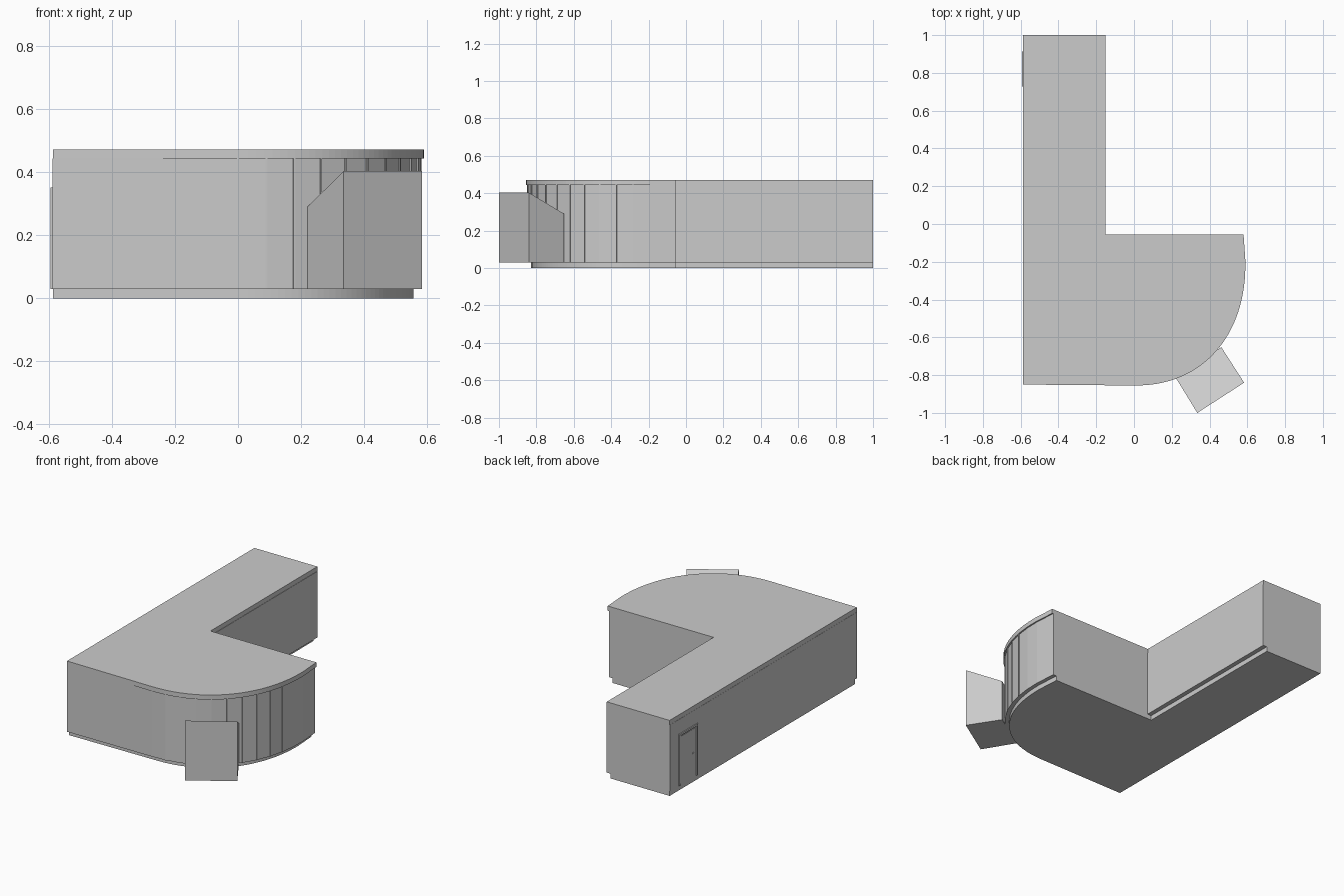
import bpy, bmesh, math
from mathutils import Vector, Matrix

if "Cube" in bpy.data.objects:
    bpy.data.objects.remove(bpy.data.objects["Cube"])


def make(name, rings):
    """Closed solid from a lower and an upper ring of points."""
    bm = bmesh.new()
    lo, hi = [[bm.verts.new(p) for p in ring] for ring in rings]
    n = len(lo)
    bm.faces.new(lo[::-1])
    bm.faces.new(hi)
    for i in range(n):
        bm.faces.new((lo[i], lo[(i + 1) % n], hi[(i + 1) % n], hi[i]))
    bmesh.ops.recalc_face_normals(bm, faces=bm.faces)
    me = bpy.data.meshes.new(name)
    bm.to_mesh(me)
    bm.free()
    ob = bpy.data.objects.new(name, me)
    bpy.context.collection.objects.link(ob)
    return ob


def prism(name, pts, z0, z1):
    return make(name, [[(p[0], p[1], z) for p in pts] for z in (z0, z1)])


def box(name, x0, x1, y0, y1, z0, z1):
    return prism(name, [(x0, y0), (x1, y0), (x1, y1), (x0, y1)], z0, z1)


def curve(inset, steps=40):
    """Rounded corner from the front face round to the inner wall."""
    a, b, n, cy = 0.59 - inset, 0.655 - inset, 2.2, -0.2
    pts = []
    for i in range(steps + 1):
        t = -math.pi / 2 + math.pi / 2 * i / steps
        x = a * abs(math.cos(t)) ** (2 / n)
        pts.append(Vector((x, cy - b * abs(math.sin(t)) ** (2 / n))))
    pts.append(Vector((a * 0.983, -0.055)))
    return pts


def walk(pts, step):
    """Points at equal spacing along a polyline."""
    out, left = [pts[0]], step
    for p, q in zip(pts, pts[1:]):
        d, pos = (q - p).length, 0
        while d - pos >= left:
            pos += left
            out.append(p.lerp(q, pos / d))
            left = step
        left -= d - pos
    return out + [pts[-1]]


def plan(arc, left, inner, front):
    return [(left, front)] + list(arc) + [(inner, -0.055), (inner, 1), (left, 1)]


# Plinth, faceted glazed walls and roof slab
facets = walk(curve(0.008, 200), 0.09)
prism("plinth", plan(curve(0.033), -0.587, -0.178, -0.828), 0, 0.03)
prism("walls", plan(facets, -0.588, -0.15, -0.85), 0.03, 0.443)
prism("roof", plan(curve(0), -0.587, -0.152, -0.85), 0.443, 0.472)

# Thin mullions between the curved wall panels
for i, p in enumerate(facets[:10]):
    q = facets[i + 1] - (facets[i - 1] if i else p - Vector((0.09, 0)))
    fin = box(f"mullion_{i + 1}", -0.003, 0.003, -0.004, 0.004, 0.03, 0.443)
    fin.matrix_world = (Matrix.Translation((p.x, p.y, 0))
                        @ Matrix.Rotation(math.atan2(q.y, q.x), 4, 'Z'))

# Entrance porch: roof slopes down towards the building
porch = [(0.335, -1.0), (0.583, -0.84), (0.462, -0.652), (0.22, -0.812)]
make("entrance_porch", [[(x, y, 0.03) for x, y in porch],
                        [(x, y, z) for (x, y), z in zip(porch, (0.403, 0.403, 0.29, 0.29))]])

# Side door: frame, leaf and handle
for side, y in (("front", 0.728), ("back", 0.9)):
    box("door_frame_" + side, -0.594, -0.586, y, y + 0.012, 0.03, 0.352)
box("door_frame_top", -0.594, -0.586, 0.74, 0.9, 0.34, 0.352)
box("door_leaf", -0.59, -0.585, 0.748, 0.892, 0.035, 0.332)
box("door_handle", -0.594, -0.589, 0.762, 0.78, 0.18, 0.186)
